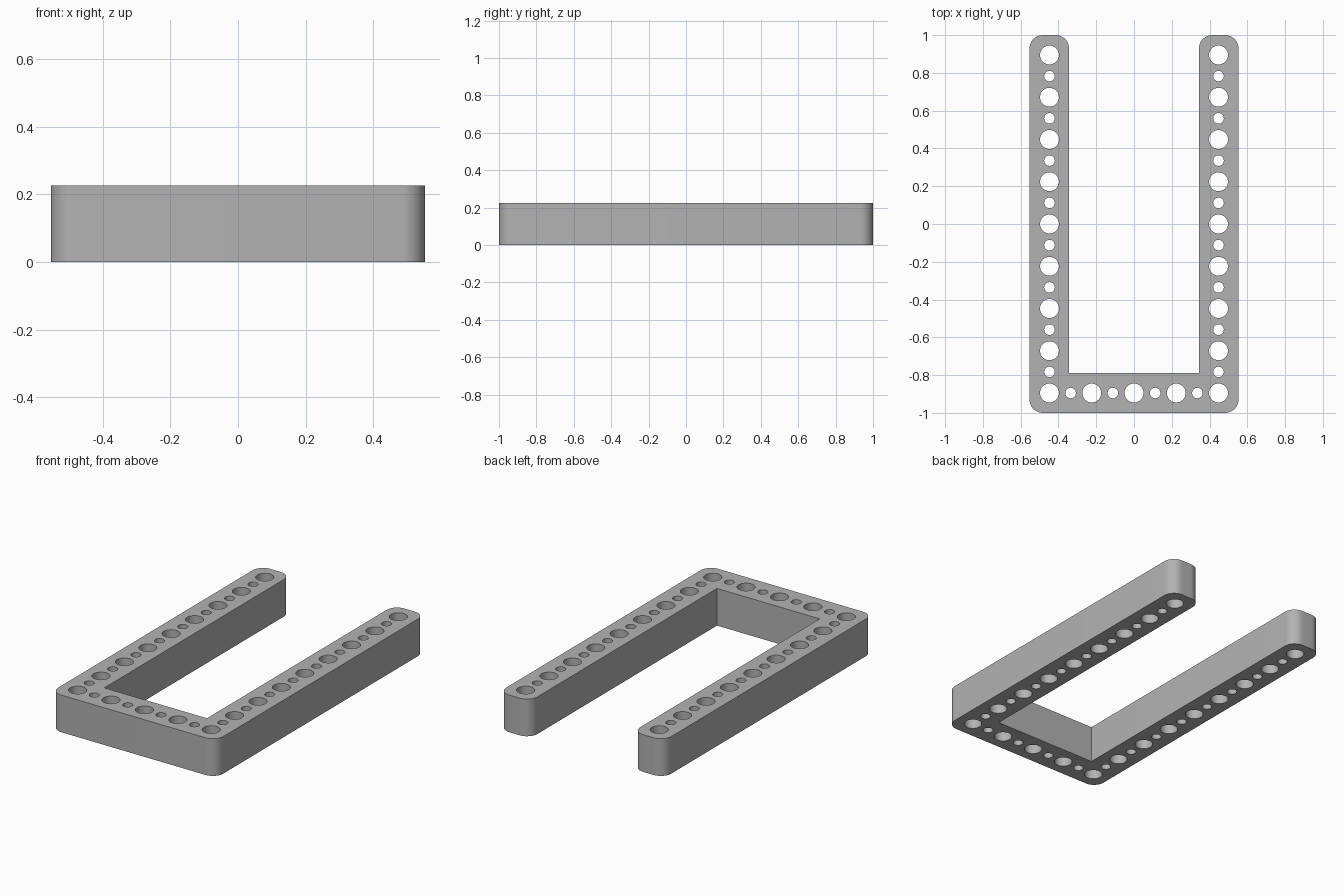
import bpy, bmesh, math

cube = bpy.data.objects.get("Cube")
if cube:
    bpy.data.objects.remove(cube, do_unlink=True)

PITCH = 0.2237            # spacing of the large holes
HALF_W, HALF_L = 0.553, 1.0
INNER_X, INNER_Y = 0.344, -0.788
HEIGHT, ROUND = 0.225, 0.07
BIG, SMALL = 0.05, 0.028

grey = bpy.data.materials.new("grey plastic")
grey.use_nodes = True
colour = (0.45, 0.45, 0.45, 1)
grey.diffuse_color = colour
grey.node_tree.nodes["Principled BSDF"].inputs["Base Color"].default_value = colour


def arc(cx, cy, r, start, sweep, steps):
    angles = [math.radians(start + sweep * i / steps) for i in range(steps + 1)]
    return [(cx + r * math.cos(a), cy + r * math.sin(a)) for a in angles]


def corner(x, y, start):
    """Quarter round tucked into the outer corner at x, y."""
    sx = 1 if start in (0, 270) else -1
    sy = 1 if start in (0, 90) else -1
    return arc(x - sx * ROUND, y - sy * ROUND, ROUND, start, 90, 12)


# U-shaped outline, anticlockwise
outline = (corner(-HALF_W, -HALF_L, 180) + corner(HALF_W, -HALF_L, 270)
           + corner(HALF_W, HALF_L, 0) + corner(INNER_X, HALF_L, 90)
           + [(INNER_X, INNER_Y), (-INNER_X, INNER_Y)]
           + corner(-INNER_X, HALF_L, 0) + corner(-HALF_W, HALF_L, 90))
loops = [outline]

# Alternating large and small holes along both arms and the crossbar
side = 2 * PITCH
centres = [(s * side, (i - 8) * PITCH / 2, i) for s in (-1, 1) for i in range(17)]
centres += [((i - 4) * PITCH / 2, -4 * PITCH, i) for i in range(1, 8)]
for x, y, i in centres:
    loops.append(arc(x, y, SMALL if i % 2 else BIG, 0, 360, 32)[:-1])

# Filled, extruded profile
profile = bpy.data.curves.new("frame_profile", "CURVE")
profile.dimensions = "2D"
profile.fill_mode = "BOTH"
profile.extrude = HEIGHT / 2
for points in loops:
    spline = profile.splines.new("POLY")
    spline.points.add(len(points) - 1)
    for p, (x, y) in zip(spline.points, points):
        p.co = (x, y, 0, 1)
    spline.use_cyclic_u = True
helper = bpy.data.objects.new("frame_profile", profile)
bpy.context.collection.objects.link(helper)
bpy.context.view_layer.update()
mesh = bpy.data.meshes.new_from_object(
    helper.evaluated_get(bpy.context.evaluated_depsgraph_get()))
bpy.data.objects.remove(helper, do_unlink=True)

# Weld the caps to the walls and stand the frame on the ground
bm = bmesh.new()
bm.from_mesh(mesh)
bmesh.ops.remove_doubles(bm, verts=bm.verts, dist=0.0002)
bmesh.ops.translate(bm, verts=bm.verts, vec=(0, 0, HEIGHT / 2))
bmesh.ops.recalc_face_normals(bm, faces=bm.faces)
bm.to_mesh(mesh)
bm.free()
mesh.materials.clear()
mesh.materials.append(grey)

frame = bpy.data.objects.new("perforated_u_frame", mesh)
bpy.context.collection.objects.link(frame)
bpy.ops.object.select_all(action="DESELECT")
frame.select_set(True)
bpy.context.view_layer.objects.active = frame
bpy.ops.object.shade_smooth_by_angle(angle=math.radians(30))
